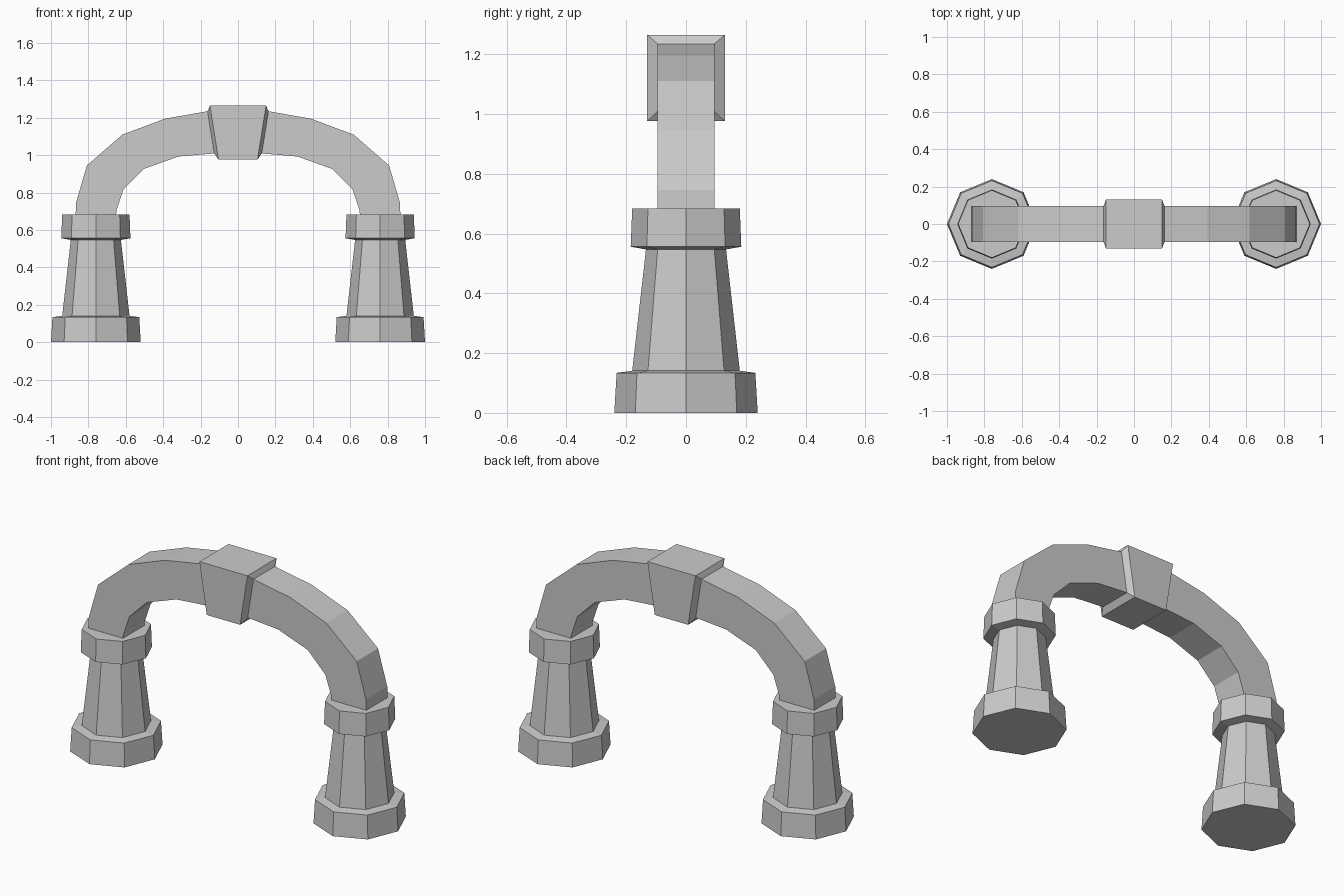
import bpy, bmesh
from math import sin, cos, pi

if "Cube" in bpy.data.objects:
    bpy.data.objects.remove(bpy.data.objects["Cube"])


def make_object(name, rings, cap_start=True, cap_end=True):
    """Skin a list of equal-length point rings into a flat-shaded object."""
    bm = bmesh.new()
    loops = [[bm.verts.new(p) for p in ring] for ring in rings]
    n = len(loops[0])
    for a, b in zip(loops, loops[1:]):
        for i in range(n):
            j = (i + 1) % n
            bm.faces.new((a[i], a[j], b[j], b[i]))
    if cap_start:
        bm.faces.new(loops[0][::-1])
    if cap_end:
        bm.faces.new(loops[-1])
    bmesh.ops.recalc_face_normals(bm, faces=bm.faces)
    mesh = bpy.data.meshes.new(name)
    bm.to_mesh(mesh)
    bm.free()
    ob = bpy.data.objects.new(name, mesh)
    bpy.context.collection.objects.link(ob)
    return ob


def octagon(cx, r, z):
    return [(cx + r * cos(i * pi / 4), r * sin(i * pi / 4), z) for i in range(8)]


def section(outer, inner, half, side):
    """Rectangular slice across the arch between an outer and an inner point."""
    (ox, oz), (ix, iz) = outer, inner
    return [(side * ox, -half, oz), (side * ox, half, oz),
            (side * ix, half, iz), (side * ix, -half, iz)]


# Column profile: (radius, height) from foot to capital
column = [(0.24, 0), (0.232, 0.134), (0.18, 0.141), (0.134, 0.547),
          (0.185, 0.556), (0.18, 0.684)]

# Arch slices: outer point, inner point, from springing to keystone
arch = [((0.868, 0.684), (0.652, 0.684)),
        ((0.866, 0.745), (0.648, 0.71)),
        ((0.808, 0.945), (0.612, 0.817)),
        ((0.618, 1.11), (0.502, 0.927)),
        ((0.39, 1.195), (0.318, 0.993)),
        ((0.163, 1.235), (0.127, 1.009))]
HALF = 0.095

for side, label in ((-1, "left"), (1, "right")):
    make_object(label + "_column", [octagon(side * 0.76, r, z) for r, z in column])
    make_object(label + "_arch", [section(o, i, HALF, side) for o, i in arch],
                cap_start=True, cap_end=False)

# Keystone: wider wedge with bevelled flanks meeting the arch
rim, face = arch[-1], ((0.15, 1.265), (0.104, 0.976))
make_object("keystone", [section(*rim, HALF, -1), section(*face, 0.13, -1),
                         section(*face, 0.13, 1), section(*rim, HALF, 1)],
            cap_start=False, cap_end=False)
